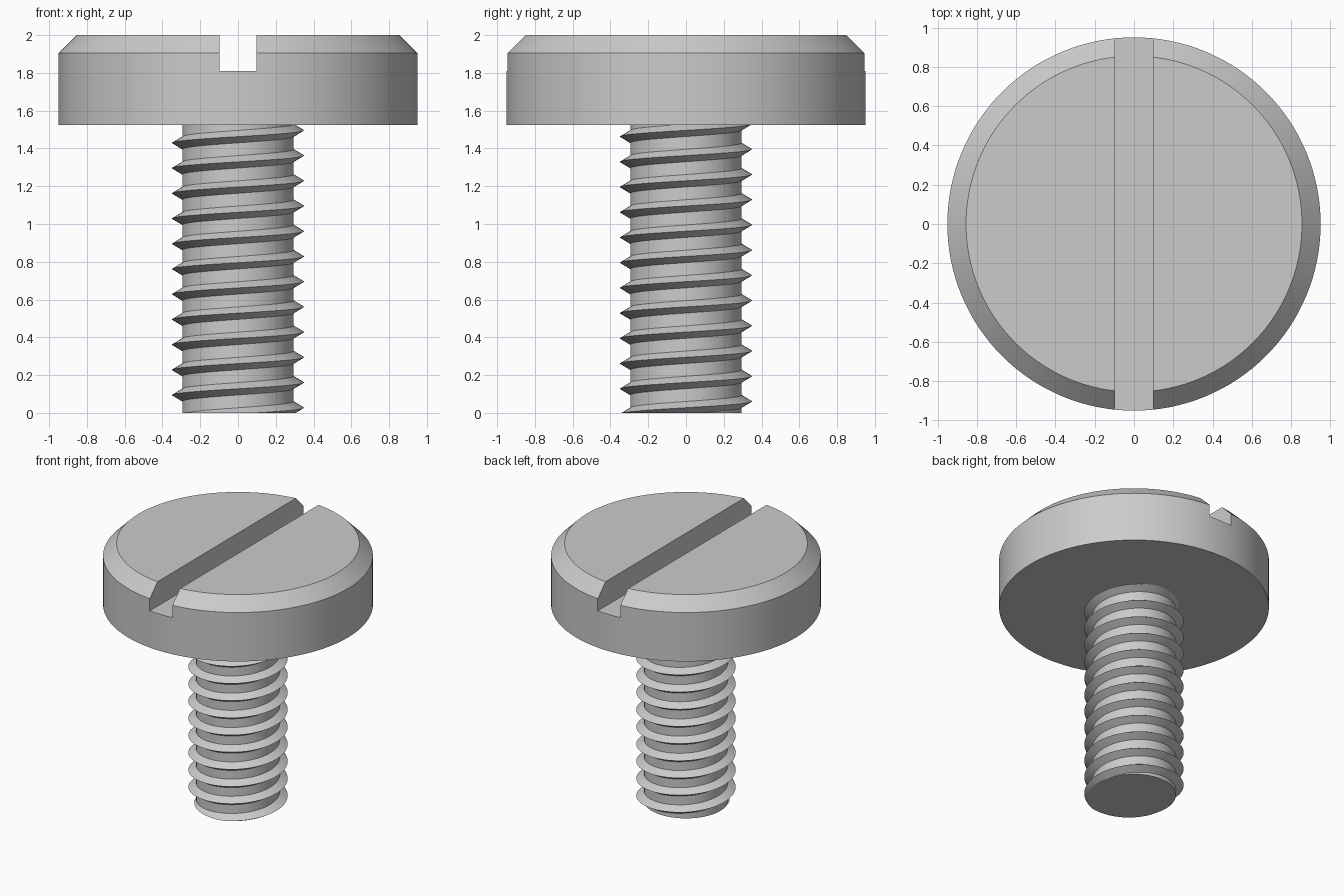
import bpy, bmesh, math

if "Cube" in bpy.data.objects:
    bpy.data.objects.remove(bpy.data.objects["Cube"])

HEAD_R, HEAD_Z, TOP_Z, CHAMFER = 0.95, 1.525, 2.0, 0.095
SLOT_HALF, SLOT_Z = 0.097, 1.81
ROOT_R, CREST_R, PITCH, HALF_H = 0.295, 0.35, 0.1335, 0.033
SEG = 64

steel = bpy.data.materials.new("grey_steel")
steel.diffuse_color = (0.6, 0.6, 0.6, 1)
steel.use_nodes = True
steel.node_tree.nodes["Principled BSDF"].inputs["Base Color"].default_value = steel.diffuse_color


def make_object(name, bm):
    bmesh.ops.recalc_face_normals(bm, faces=bm.faces[:])
    mesh = bpy.data.meshes.new(name)
    bm.to_mesh(mesh)
    bm.free()
    mesh.materials.append(steel)
    obj = bpy.data.objects.new(name, mesh)
    bpy.context.collection.objects.link(obj)
    return obj


def select_only(obj):
    bpy.ops.object.select_all(action='DESELECT')
    obj.select_set(True)
    bpy.context.view_layer.objects.active = obj


# Head: chamfered disc from stacked rings
bm = bmesh.new()
rings = []
for r, z in ((HEAD_R, HEAD_Z), (HEAD_R, TOP_Z - CHAMFER), (HEAD_R - CHAMFER, TOP_Z)):
    rings.append([bm.verts.new((r * math.cos(a), r * math.sin(a), z))
                  for a in (2 * math.pi * i / 128 for i in range(128))])
for low, high in zip(rings, rings[1:]):
    for i in range(128):
        j = (i + 1) % 128
        bm.faces.new((low[i], low[j], high[j], high[i]))
bm.faces.new(rings[0])
bm.faces.new(rings[-1])
head = make_object("slotted_head", bm)

# Driver slot cut along y
bm = bmesh.new()
bmesh.ops.create_cube(bm, size=1)
for v in bm.verts:
    v.co = (v.co.x * 2 * SLOT_HALF, v.co.y * 3, SLOT_Z if v.co.z < 0 else 2.3)
cutter = make_object("slot_cutter", bm)
cutter.hide_render = True
select_only(head)
mod = head.modifiers.new("slot", 'BOOLEAN')
mod.operation, mod.solver, mod.object = 'DIFFERENCE', 'EXACT', cutter
bpy.ops.object.modifier_apply(modifier=mod.name)
bpy.data.objects.remove(cutter)

# Threaded shank: right-handed helical V ridge joined turn to turn by the core
bm = bmesh.new()
profile = ((ROOT_R, -HALF_H), (CREST_R, 0), (ROOT_R, HALF_H))
rows = []
for i in range(-3 * SEG, 14 * SEG + 1):
    a = 2 * math.pi * i / SEG
    z = 0.0275 + PITCH * i / SEG
    rows.append([bm.verts.new((r * math.cos(a), r * math.sin(a), z + dz))
                 for r, dz in profile])
for i in range(len(rows) - 1):
    p, q = rows[i], rows[i + 1]
    bm.faces.new((p[0], q[0], q[1], p[1]))
    bm.faces.new((p[1], q[1], q[2], p[2]))
    if i + 1 + SEG < len(rows):
        u, v = rows[i + SEG], rows[i + 1 + SEG]
        bm.faces.new((p[2], q[2], v[0], u[0]))

# Trim both ends flat and cap them
for z, normal in ((0, (0, 0, -1)), (HEAD_Z + 0.01, (0, 0, 1))):
    cut = bmesh.ops.bisect_plane(bm, geom=bm.verts[:] + bm.edges[:] + bm.faces[:], dist=1e-6,
                                 plane_co=(0, 0, z), plane_no=normal, clear_outer=True)
    edges = [e for e in cut["geom_cut"] if isinstance(e, bmesh.types.BMEdge)]
    bmesh.ops.edgeloop_fill(bm, edges=edges)
shank = make_object("threaded_shank", bm)

for obj in (head, shank):
    select_only(obj)
    bpy.ops.object.shade_smooth_by_angle(angle=math.radians(25))
